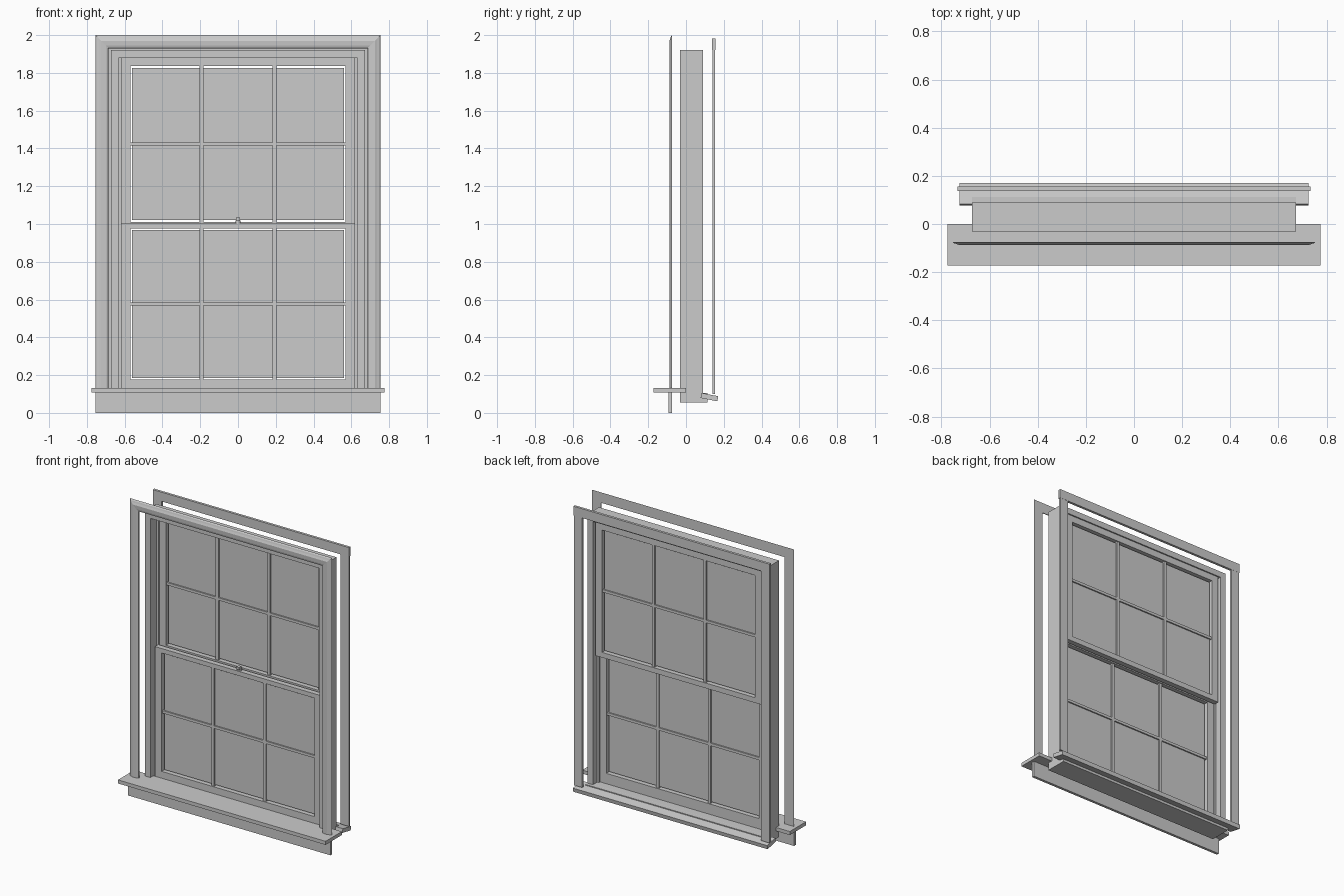
import bpy, bmesh, math

if "Cube" in bpy.data.objects:
    bpy.data.objects.remove(bpy.data.objects["Cube"])


def box(name, x, y, z, rot_x=0.0):
    """Box from (min, max) ranges, optionally tilted about its centre."""
    bpy.ops.mesh.primitive_cube_add(size=1)
    o = bpy.context.object
    o.name = name
    o.location = [(r[0] + r[1]) / 2 for r in (x, y, z)]
    o.scale = [r[1] - r[0] for r in (x, y, z)]
    o.rotation_euler.x = rot_x
    return o


def pair(name, x, y, z):
    """Same box on the left and right sides."""
    box(name + "_right", x, y, z)
    box(name + "_left", (-x[1], -x[0]), y, z)


def mitred_casing(name, half_w, z0, z1, profile):
    """Sweep a (inset, y) profile up, across and down with mitred corners."""
    bm = bmesh.new()
    rings = []
    for sx, top in ((-1, 0), (-1, 1), (1, 1), (1, 0)):
        rings.append([bm.verts.new((sx * (half_w - u), y, z1 - u if top else z0))
                      for u, y in profile])
    n = len(profile)
    for a, b in zip(rings, rings[1:]):
        for i in range(n):
            j = (i + 1) % n
            bm.faces.new((a[i], a[j], b[j], b[i]))
    bm.faces.new(rings[0])
    bm.faces.new(rings[-1])
    bmesh.ops.recalc_face_normals(bm, faces=bm.faces)
    me = bpy.data.meshes.new(name)
    bm.to_mesh(me)
    bm.free()
    bpy.context.collection.objects.link(bpy.data.objects.new(name, me))


def sash(name, y0, z0, z1, bottom, top):
    """Stiles, rails, 3 x 2 muntin grid and one glass pane."""
    y1, xi, xo = y0 + 0.035, 0.57, 0.62
    ym = (y0 + y1) / 2
    lo, hi = z0 + bottom, z1 - top
    pair(name + "_stile", (xi, xo), (y0, y1), (z0, z1))
    box(name + "_bottom_rail", (-xi, xi), (y0, y1), (z0, lo))
    box(name + "_top_rail", (-xi, xi), (y0, y1), (hi, z1))
    pair(name + "_muntin", (0.183, 0.203), (ym - 0.011, ym + 0.011), (lo, hi))
    zm = (lo + hi) / 2
    box(name + "_cross_muntin", (-xi, xi), (ym - 0.011, ym + 0.011), (zm - 0.009, zm + 0.009))
    g = 0.009
    box(name + "_glass", (-xi + g, xi - g), (ym - 0.002, ym + 0.002), (lo + g, hi - g))


# Interior casing, stool and apron
mitred_casing("interior_casing", 0.755, 0.13, 2.0, [
    (0, -0.074), (0.008, -0.080), (0.018, -0.083), (0.03, -0.088),
    (0.055, -0.086), (0.068, -0.082), (0.07, -0.074)])
box("stool", (-0.775, 0.775), (-0.173, 0.0), (0.107, 0.131))
box("apron", (-0.755, 0.755), (-0.092, -0.074), (0, 0.107))

# Jamb frame
pair("side_jamb", (0.632, 0.672), (-0.032, 0.09), (0.105, 1.92))
box("head_jamb", (-0.632, 0.632), (-0.032, 0.09), (1.88, 1.92))
pair("parting_bead", (0.618, 0.632), (0.036, 0.045), (0.105, 1.88))

# Sill and sloped nosing
box("sill_base", (-0.672, 0.672), (-0.032, 0.113), (0.055, 0.105))
box("sill_nosing", (-0.725, 0.725), (0.079, 0.169), (0.070, 0.097), math.radians(-11))

# Sashes
sash("lower_sash", 0.0, 0.107, 1.006, 0.07, 0.03)
sash("upper_sash", 0.046, 0.976, 1.88, 0.035, 0.044)

# Sash lock on the meeting rail
bpy.ops.mesh.primitive_cylinder_add(vertices=16, radius=0.013, depth=0.012, location=(0, 0.018, 1.012))
bpy.context.object.name = "lock_base"
bpy.ops.object.shade_smooth_by_angle()
box("lock_lever", (-0.011, 0.011), (-0.004, 0.022), (1.018, 1.034))

# Exterior casing
pair("exterior_side_casing", (0.668, 0.730), (0.139, 0.154), (0.10, 1.92))
box("exterior_head_casing", (-0.733, 0.733), (0.138, 0.155), (1.92, 1.982))
